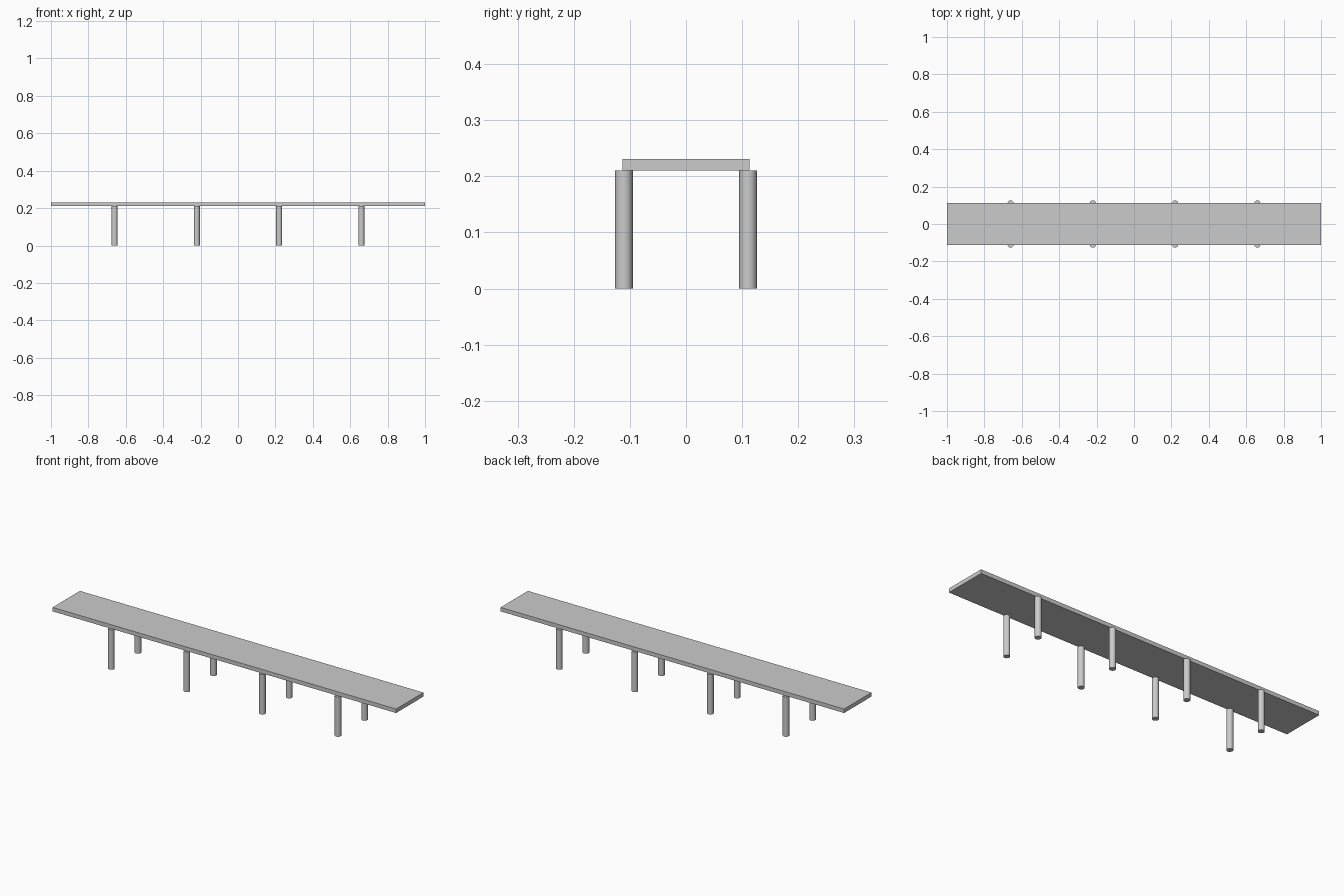
import bpy

if "Cube" in bpy.data.objects:
    bpy.data.objects.remove(bpy.data.objects["Cube"])

DECK_BOTTOM, DECK_TOP = 0.21, 0.231
LEG_RADIUS, LEG_Y = 0.0158, 0.1107

# Long flat deck
bpy.ops.mesh.primitive_cube_add(size=1, location=(0, 0, (DECK_BOTTOM + DECK_TOP) / 2))
deck = bpy.context.object
deck.name = "deck"
deck.scale = (2.0, 0.227, DECK_TOP - DECK_BOTTOM)
bpy.ops.object.transform_apply(location=False, rotation=False, scale=True)

# Four pairs of round posts under the long edges
for i in range(4):
    x = -0.66 + 0.44 * i
    for side, y in (("front", -LEG_Y), ("back", LEG_Y)):
        bpy.ops.mesh.primitive_cylinder_add(vertices=32, radius=LEG_RADIUS, depth=DECK_BOTTOM,
                                            location=(x, y, DECK_BOTTOM / 2))
        post = bpy.context.object
        post.name = f"{side}_post_{i + 1}"
        bpy.ops.object.shade_smooth_by_angle()
